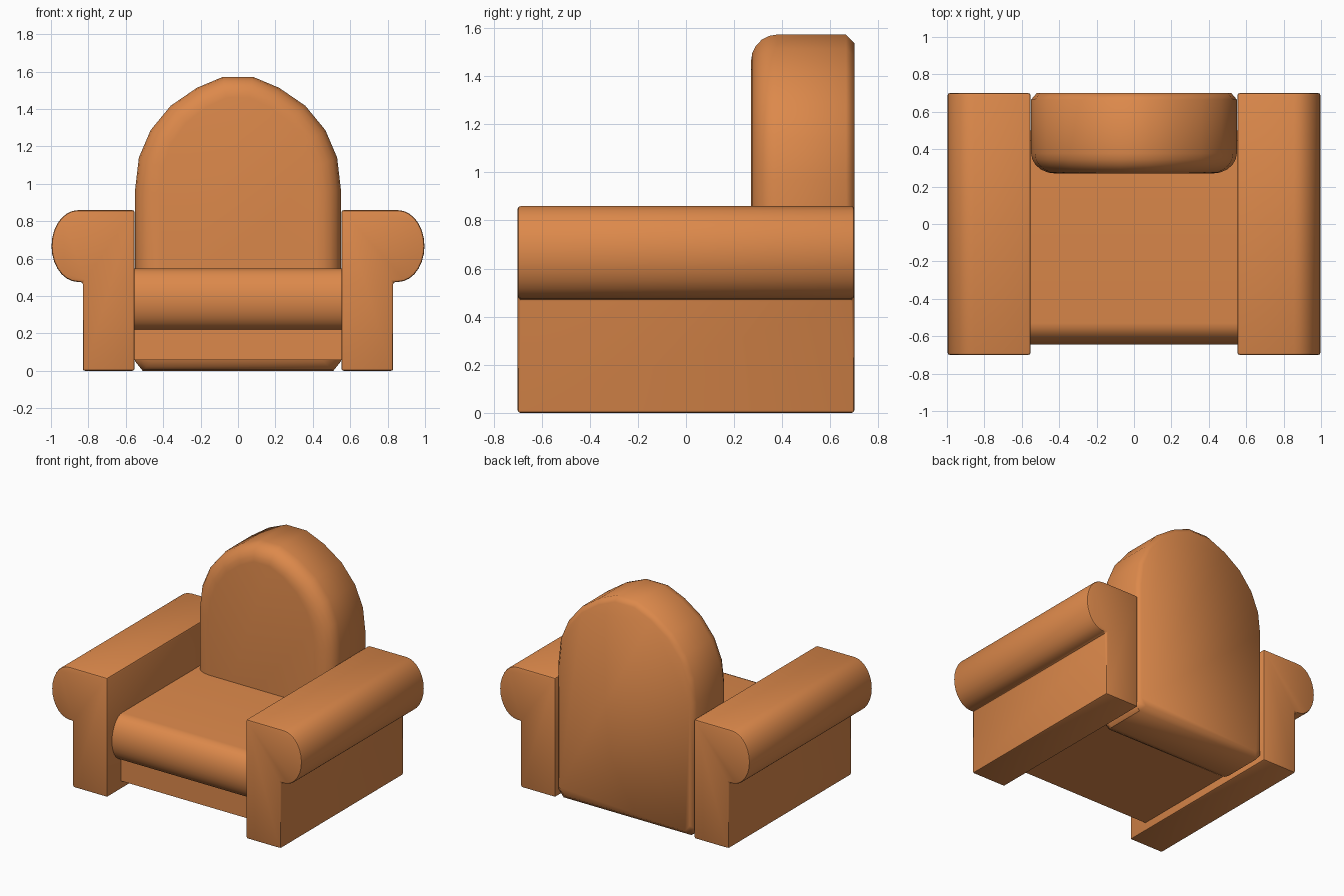
import bpy, bmesh, math

if "Cube" in bpy.data.objects:
    bpy.data.objects.remove(bpy.data.objects["Cube"])

fabric = bpy.data.materials.new("orange_fabric")
fabric.diffuse_color = (0.72, 0.25, 0.07, 1)
fabric.use_nodes = True
fabric.node_tree.nodes["Principled BSDF"].inputs["Base Color"].default_value = fabric.diffuse_color


def loft(name, rings, bevel=0.0, angle=40):
    """Skin a list of closed rings of equal length and cap both ends."""
    bm = bmesh.new()
    loops = [[bm.verts.new(p) for p in ring] for ring in rings]
    n = len(loops[0])
    for a, b in zip(loops, loops[1:]):
        for i in range(n):
            j = (i + 1) % n
            bm.faces.new((a[i], a[j], b[j], b[i]))
    bm.faces.new(loops[0])
    bm.faces.new(loops[-1])
    bmesh.ops.recalc_face_normals(bm, faces=bm.faces)
    me = bpy.data.meshes.new(name)
    bm.to_mesh(me)
    bm.free()
    me.materials.append(fabric)
    ob = bpy.data.objects.new(name, me)
    bpy.context.collection.objects.link(ob)
    bpy.ops.object.select_all(action='DESELECT')
    ob.select_set(True)
    bpy.context.view_layer.objects.active = ob
    if bevel:
        mod = ob.modifiers.new("soft_edges", 'BEVEL')
        mod.width = bevel
        mod.segments = 2
        mod.limit_method = 'ANGLE'
        mod.angle_limit = math.radians(40)
        bpy.ops.object.modifier_apply(modifier=mod.name)
    bpy.ops.object.shade_smooth_by_angle(angle=math.radians(angle))
    return ob


def arc(cx, cz, rx, rz, start, end, steps):
    for k in range(steps + 1):
        t = math.radians(start + (end - start) * k / steps)
        yield cx + rx * math.cos(t), cz + rz * math.sin(t)


# Arms: post with a rolled outer edge, mirrored left and right
arm = [(0.553, 0.0), (0.83, 0.0), (0.83, 0.475)]
arm += list(arc(0.855, 0.667, 0.142, 0.192, -90, 90, 14))
arm += [(0.553, 0.859)]
for side, label in ((-1, "left_arm"), (1, "right_arm")):
    loft(label, [[(side * x, y, z) for x, z in arm] for y in (-0.7, 0.7)], 0.012)

# Seat cushion with a rounded front
cushion = list(arc(-0.53, 0.383, 0.115, 0.164, 90, 270, 14))
cushion += [(0.45, 0.219), (0.45, 0.547)]
loft("seat_cushion", [[(x, y, z) for y, z in cushion] for x in (-0.553, 0.553)])

# Seat base below the cushion
base = [(-0.54, 0.058), (0.5, 0.058), (0.5, 0.23), (-0.54, 0.23)]
loft("seat_base", [[(x, y, z) for y, z in base] for x in (-0.553, 0.553)])

# Arched backrest: half outline mirrored, then lofted with shrinking rings
half = [(0.51, 0.0), (0.55, 0.05), (0.55, 0.97), (0.53, 1.14), (0.467, 1.287),
        (0.36, 1.417), (0.22, 1.513), (0.08, 1.572)]
outline = half + [(-x, z) for x, z in reversed(half)]
sections = [(0.7, 0.03, 0.035), (0.665, 0.0, 0.0)]          # y, side inset, top inset
for k in range(6):
    t = math.radians(90 * k / 5)
    sections.append((0.378 - 0.108 * math.sin(t),
                     0.13 * (1 - math.cos(t)), 0.112 * (1 - math.cos(t))))
mid = 0.786
loft("backrest", [[(x * (1 - dx / 0.55), y, mid + (z - mid) * (1 - dz / mid))
                   for x, z in outline] for y, dx, dz in sections], angle=50)
